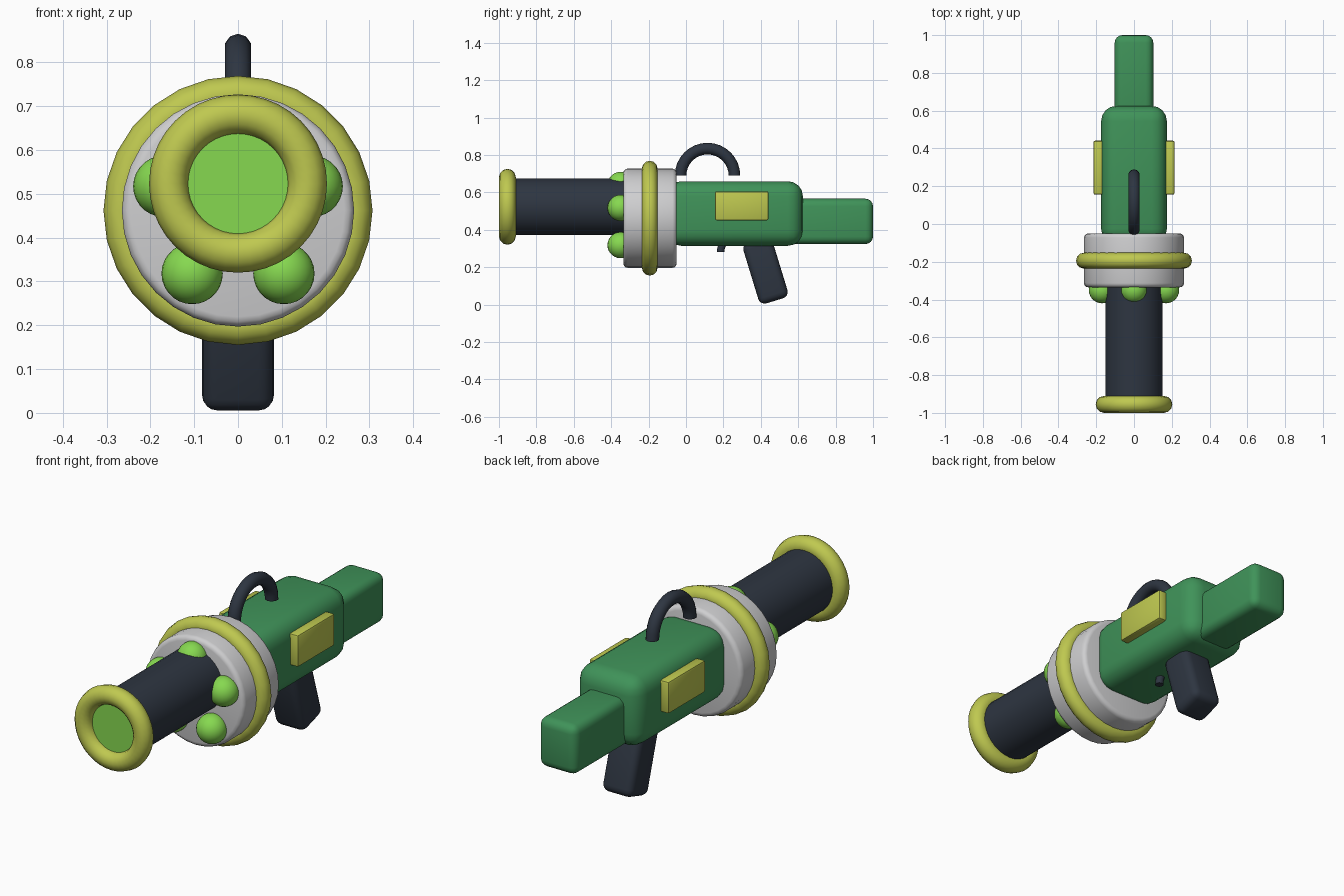
import bpy, bmesh
from math import pi, sin, cos, radians
from mathutils import Matrix, Vector

old = bpy.data.objects.get("Cube")
if old:
    bpy.data.objects.remove(old, do_unlink=True)


def material(name, r, g, b):
    m = bpy.data.materials.new(name)
    m.use_nodes = True
    m.diffuse_color = (r, g, b, 1)
    m.node_tree.nodes["Principled BSDF"].inputs["Base Color"].default_value = (r, g, b, 1)
    return m


GREEN = material("green", 0.05, 0.29, 0.10)
LIME = material("lime", 0.24, 0.69, 0.08)
YELLOW = material("yellow", 0.52, 0.58, 0.08)
DARK = material("dark slate", 0.027, 0.036, 0.053)
GREY = material("light grey", 0.62, 0.62, 0.63)


def finish(obj, name, mat, angle=40):
    obj.name = obj.data.name = name
    obj.data.materials.append(mat)
    bpy.ops.object.select_all(action="DESELECT")
    obj.select_set(True)
    bpy.context.view_layer.objects.active = obj
    bpy.ops.object.shade_smooth_by_angle(angle=radians(angle))
    return obj


def from_bmesh(bm, name, mat, angle=40):
    bmesh.ops.recalc_face_normals(bm, faces=bm.faces)
    mesh = bpy.data.meshes.new(name)
    bm.to_mesh(mesh)
    bm.free()
    obj = bpy.data.objects.new(name, mesh)
    bpy.context.collection.objects.link(obj)
    return finish(obj, name, mat, angle)


def box(name, mat, center, size, radius, tilt=0, segments=4):
    """Rounded box, tilted about x."""
    bm = bmesh.new()
    bmesh.ops.create_cube(bm, size=1)
    bmesh.ops.scale(bm, vec=size, verts=bm.verts)
    bmesh.ops.bevel(bm, geom=bm.edges[:], offset=radius, segments=segments,
                    profile=0.5, affect="EDGES")
    bm.transform(Matrix.Translation(center) @ Matrix.Rotation(tilt, 4, "X"))
    return from_bmesh(bm, name, mat)


def tube(name, mat, radius, y0, y1, z, bevel=0, sides=32):
    """Cylinder lying along y, with optional rounded rims."""
    bm = bmesh.new()
    bmesh.ops.create_cone(bm, cap_ends=True, segments=sides, radius1=radius,
                          radius2=radius, depth=y1 - y0)
    if bevel:
        rims = [e for e in bm.edges if abs(e.verts[0].co.z - e.verts[1].co.z) < 1e-5]
        bmesh.ops.bevel(bm, geom=rims, offset=bevel, segments=3, profile=0.5,
                        affect="EDGES")
    bm.transform(Matrix.Translation((0, (y0 + y1) / 2, z)) @ Matrix.Rotation(pi / 2, 4, "X"))
    return from_bmesh(bm, name, mat)


def ring(name, mat, major, minor, y, z, sides):
    bpy.ops.mesh.primitive_torus_add(major_radius=major, minor_radius=minor,
                                     major_segments=sides, minor_segments=12,
                                     location=(0, y, z), rotation=(pi / 2, 0, 0))
    return finish(bpy.context.object, name, mat, 60)


def arch(name, mat, major, minor, y, z):
    """Upright half ring in the side plane, open end downward."""
    bm = bmesh.new()
    bmesh.ops.create_circle(bm, segments=10, radius=minor,
                            matrix=Matrix.Translation((0, -major, 0)))
    bmesh.ops.spin(bm, geom=bm.verts[:] + bm.edges[:], cent=(0, 0, 0),
                   axis=(1, 0, 0), angle=-pi, steps=16)
    bmesh.ops.holes_fill(bm, edges=[e for e in bm.edges if e.is_boundary])
    bm.transform(Matrix.Translation((0, y, z)))
    return from_bmesh(bm, name, mat, 50)


# Barrel with muzzle ring and glowing bore
BARREL_Z, DRUM_Z = 0.523, 0.462
tube("barrel", DARK, 0.152, -0.955, -0.25, BARREL_Z)
tube("bore_disc", LIME, 0.13, -0.959, -0.953, BARREL_Z)
ring("muzzle_ring", YELLOW, 0.158, 0.045, -0.955, BARREL_Z, 40)

# Drum with its band and energy balls
tube("drum", GREY, 0.265, -0.335, -0.05, DRUM_Z, bevel=0.022)
ring("drum_band", YELLOW, 0.265, 0.042, -0.194, DRUM_Z, 28)
for i in range(5):
    a = pi / 2 + i * 2 * pi / 5
    bpy.ops.mesh.primitive_uv_sphere_add(
        segments=24, ring_count=14, radius=0.07,
        location=(0.178 * cos(a), -0.35, DRUM_Z + 0.178 * sin(a)))
    finish(bpy.context.object, f"energy_ball_{i + 1}", LIME)

# Body and stock
box("body", GREEN, Vector((0, 0.26, 0.487)), (0.348, 0.73, 0.345), 0.08)
box("stock", GREEN, Vector((0, 0.775, 0.445)), (0.204, 0.45, 0.242), 0.04)

# Side plates
for side, x in (("left", 0.19), ("right", -0.19)):
    box(f"{side}_side_plate", YELLOW, Vector((x, 0.298, 0.528)),
        (0.05, 0.286, 0.156), 0.01, segments=2)

# Grip, trigger and carry handle
box("grip", DARK, Vector((0, 0.425, 0.183)), (0.164, 0.163, 0.34), 0.035, tilt=radians(17))
arch("trigger", DARK, 0.09, 0.02, 0.275, 0.28)
arch("carry_handle", DARK, 0.144, 0.031, 0.115, 0.69)
